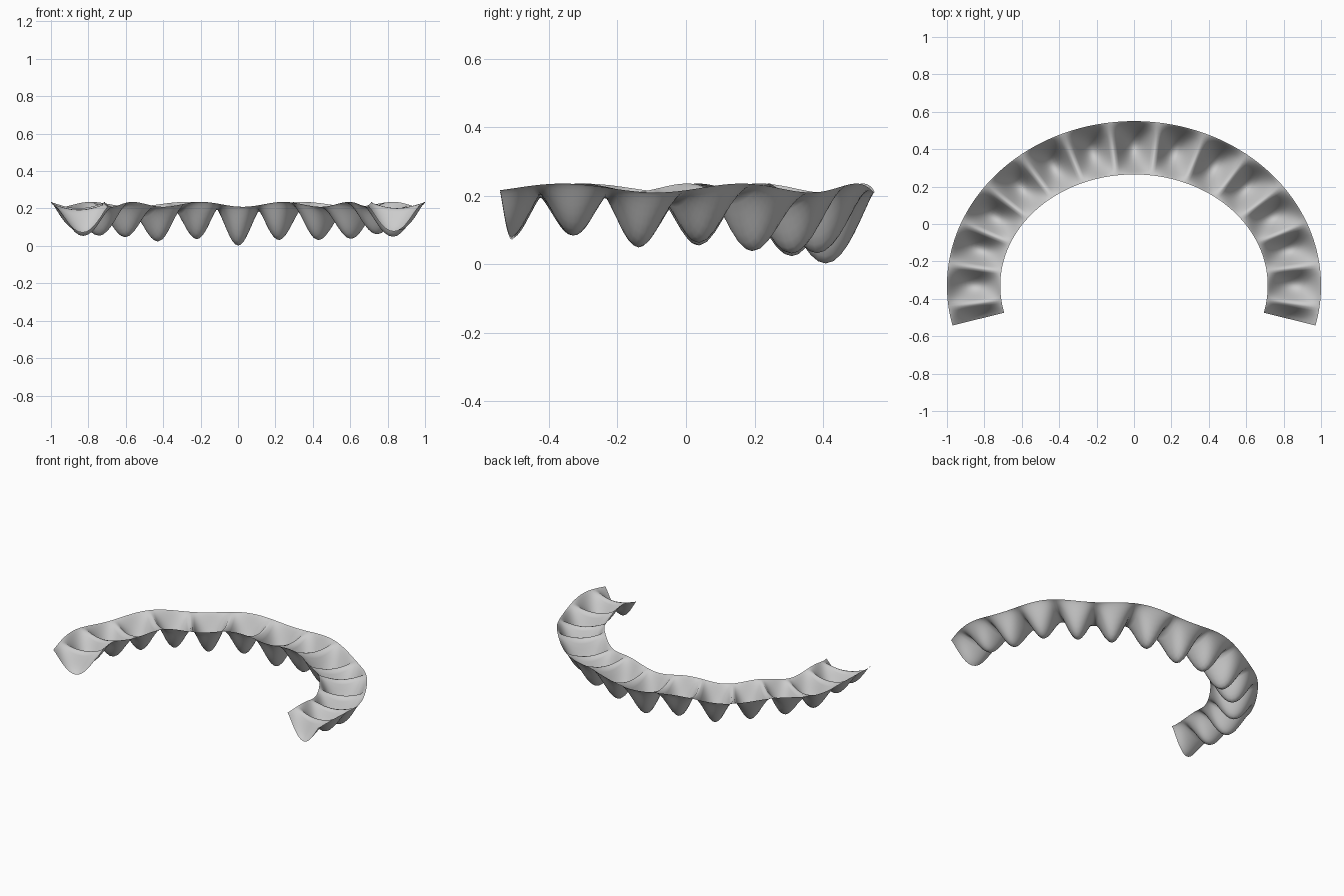
import bpy
import bmesh
from math import sin, cos, radians, pi

cube = bpy.data.objects.get("Cube")
if cube:
    bpy.data.objects.remove(cube, do_unlink=True)

grey = bpy.data.materials.new("plain grey")
grey.use_nodes = True
colour = (0.6, 0.6, 0.6, 1)
grey.diffuse_color = colour
grey.node_tree.nodes["Principled BSDF"].inputs["Base Color"].default_value = colour

END = 104        # degrees swept to each side of the back
TOOTH = 15       # degrees per scallop
STEPS, ACROSS = 2 * END, 20


def sheet_point(angle, v):
    """Point on the arch: angle in degrees from the back, v from -1 (inner) to 1 (outer)."""
    t = radians(angle)
    x = (0.8575 + 0.1425 * v) * sin(t)
    y = -0.33 + (0.7375 + 0.1425 * v) * cos(t)
    # gently waving rim, rounded scallops hanging below it
    rim = 0.222 - 0.013 * cos(10 * (t - radians(2)))
    scallop = abs(cos(pi * angle / TOOTH)) ** 1.3
    depth = 0.208 - 0.066 * abs(angle) / END
    sag = 0.022 + (depth - 0.022) * scallop
    return x, y, rim - sag * (1 - v * v) ** 1.3


# Scalloped arch: one open sheet swept along the half ellipse
bm = bmesh.new()
rows = []
for i in range(STEPS + 1):
    angle = -END + 2 * END * i / STEPS
    rows.append([bm.verts.new(sheet_point(angle, -cos(pi * j / ACROSS)))
                 for j in range(ACROSS + 1)])
for a, b in zip(rows, rows[1:]):
    for j in range(ACROSS):
        bm.faces.new((a[j], b[j], b[j + 1], a[j + 1])).smooth = True
bmesh.ops.recalc_face_normals(bm, faces=bm.faces)
if sum(f.normal.z for f in bm.faces) < 0:
    bmesh.ops.reverse_faces(bm, faces=bm.faces)

mesh = bpy.data.meshes.new("scalloped_arch")
bm.to_mesh(mesh)
bm.free()
mesh.materials.append(grey)
arch = bpy.data.objects.new("scalloped_arch", mesh)
bpy.context.collection.objects.link(arch)
